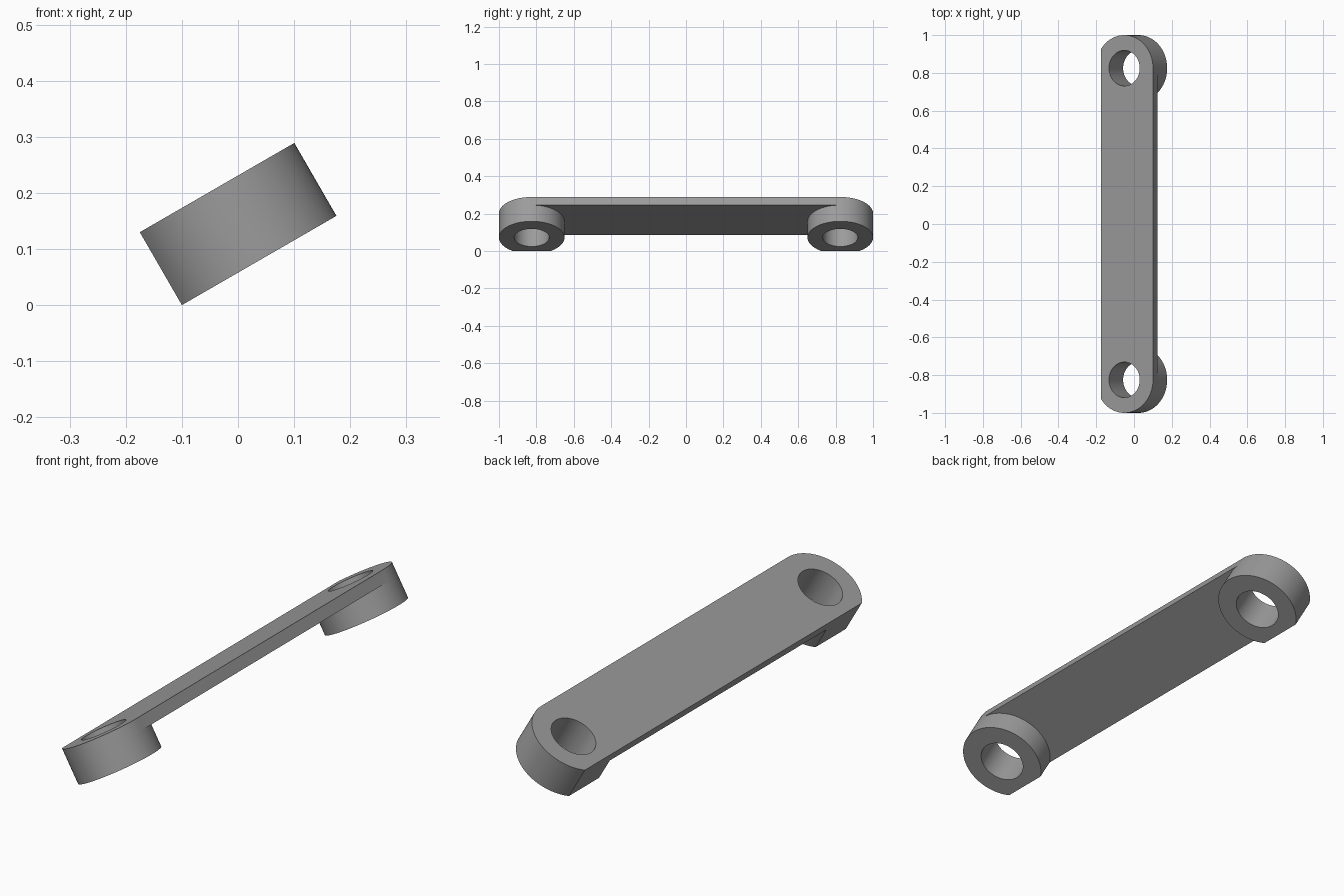
import bpy, bmesh, math
from mathutils import Matrix

if "Cube" in bpy.data.objects:
    bpy.data.objects.remove(bpy.data.objects["Cube"])

R, HOLE_R, FLAT = 0.175, 0.094, 0.143      # end radius, hole radius, distance to flat side
PIN_Y, DEPTH, PLATE = 0.825, 0.15, 0.05    # hole position, boss depth, bar thickness
ARC = math.pi - math.acos(FLAT / R)        # half angle of the arc left by the flat cut
SEG = 40

grey = bpy.data.materials.new("grey")
grey.diffuse_color = (0.33, 0.33, 0.33, 1)
grey.use_nodes = True
grey.node_tree.nodes["Principled BSDF"].inputs["Base Color"].default_value = grey.diffuse_color


def arc(cy, r, a0, a1, n):
    return [(r * math.cos(a0 + (a1 - a0) * i / n),
             cy + r * math.sin(a0 + (a1 - a0) * i / n)) for i in range(n + 1)]


def prism(name, outline, z0, z1):
    """Extrude a flat outline from z0 to z1."""
    bm = bmesh.new()
    face = bm.faces.new([bm.verts.new((x, y, z0)) for x, y in outline])
    ext = bmesh.ops.extrude_face_region(bm, geom=[face])
    bmesh.ops.translate(bm, vec=(0, 0, z1 - z0),
                        verts=[v for v in ext["geom"] if isinstance(v, bmesh.types.BMVert)])
    bmesh.ops.recalc_face_normals(bm, faces=bm.faces)
    mesh = bpy.data.meshes.new(name)
    bm.to_mesh(mesh)
    bm.free()
    mesh.materials.append(grey)
    obj = bpy.data.objects.new(name, mesh)
    bpy.context.collection.objects.link(obj)
    return obj


def combine(target, tool, operation):
    mod = target.modifiers.new(operation, 'BOOLEAN')
    mod.operation, mod.object, mod.solver = operation, tool, 'EXACT'
    bpy.context.view_layer.objects.active = target
    bpy.ops.object.modifier_apply(modifier=mod.name)
    bpy.data.objects.remove(tool)


# Thin bar with rounded ends, trimmed flat along one side
outline = arc(PIN_Y, R, 0, ARC, SEG) + arc(-PIN_Y, R, -ARC, 0, SEG)
link = prism("link_bar", outline, DEPTH - PLATE, DEPTH)

# Deep bosses at both ends, each with a through hole
for s in (1, -1):
    boss = prism("boss", arc(s * PIN_Y, R, -ARC, ARC, 2 * SEG), 0, DEPTH)
    combine(link, boss, 'UNION')
for s in (1, -1):
    pin = prism("pin_cutter", arc(s * PIN_Y, HOLE_R, 0, 2 * math.pi, 64)[:-1], -0.1, DEPTH + 0.1)
    combine(link, pin, 'DIFFERENCE')

# Tilt the link so its trimmed lower edge rests on the ground
tilt = math.radians(30)
link.data.transform(Matrix.Translation((FLAT * math.cos(tilt) - 0.1, 0, FLAT * math.sin(tilt)))
                    @ Matrix.Rotation(-tilt, 4, 'Y'))

bpy.ops.object.select_all(action='DESELECT')
link.select_set(True)
bpy.context.view_layer.objects.active = link
bpy.ops.object.shade_smooth_by_angle(angle=math.radians(30))
